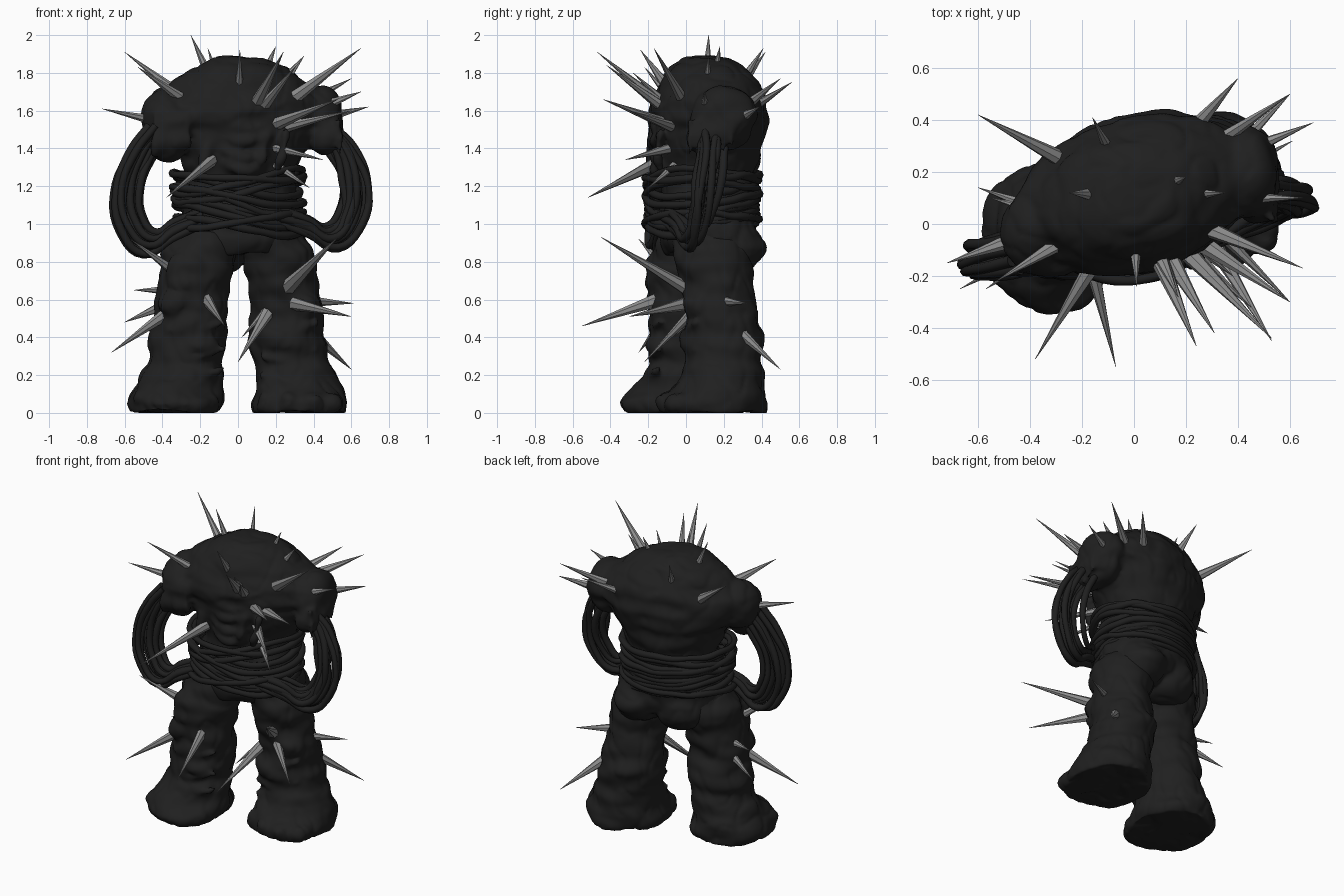
import bpy, bmesh, random
from math import sin, cos, pi, tau
from mathutils import Vector, Matrix, noise
from mathutils.bvhtree import BVHTree

random.seed(4)
if "Cube" in bpy.data.objects:
    bpy.data.objects.remove(bpy.data.objects["Cube"])


def material(name, value):
    mat = bpy.data.materials.new(name)
    mat.use_nodes = True
    colour = (value, value, value, 1)
    mat.diffuse_color = colour
    shader = mat.node_tree.nodes["Principled BSDF"]
    shader.inputs["Base Color"].default_value = colour
    shader.inputs["Roughness"].default_value = .8
    return mat


HIDE = material("charcoal hide", .014)
BONE = material("grey spike", .27)


def add_object(name, data, mat):
    ob = bpy.data.objects.new(name, data)
    bpy.context.collection.objects.link(ob)
    data.materials.append(mat)
    return ob


def loft(bm, sections, place, segments):
    """Stack of ellipses (x, y, z, radius x, radius y), capped at both ends."""
    rings = []
    for x, y, z, rx, ry in sections:
        ring = []
        for i in range(segments):
            angle = tau * i / segments
            ring.append(bm.verts.new(place @ Vector((x + rx * cos(angle), y + ry * sin(angle), z))))
        rings.append(ring)
    for low, high in zip(rings, rings[1:]):
        for i in range(segments):
            j = (i + 1) % segments
            bm.faces.new((low[i], low[j], high[j], high[i]))
    bm.faces.new(rings[0][::-1])
    bm.faces.new(rings[-1])


def ball(bm, centre, radii):
    place = Matrix.Translation(centre) @ Matrix.Diagonal((*radii, 1))
    bmesh.ops.create_uvsphere(bm, u_segments=20, v_segments=12, radius=1, matrix=place)


def fold(bm, start, end, radius, sag=0):
    """Soft ridge of skin: a sagging tube, thin at the ends."""
    start = Vector(start)
    span = Vector(end) - start
    turn = span.to_track_quat('Z', 'Y')
    droop = turn.inverted() @ Vector((0, -sag, -sag))
    steps = 8
    sections = []
    for i in range(steps + 1):
        bulge = sin(pi * i / steps)
        size = radius * (1 + bulge) / 2
        x, y, z = droop * bulge
        sections.append((x, y, z + span.length * i / steps, size, size))
    loft(bm, sections, Matrix.Translation(start) @ turn.to_matrix().to_4x4(), 10)


def fuse(name, bm, rough):
    """Melt the parts into one wrinkled skin and return a tree for ray casts."""
    mesh = bpy.data.meshes.new(name)
    bm.to_mesh(mesh)
    bm.free()
    ob = add_object(name, mesh, HIDE)
    remesh = ob.modifiers.new("fuse", 'REMESH')
    remesh.mode, remesh.voxel_size = 'VOXEL', .015
    soften = ob.modifiers.new("soften", 'SMOOTH')
    soften.factor, soften.iterations = .5, 6
    graph = bpy.context.evaluated_depsgraph_get()
    skin = bpy.data.meshes.new_from_object(ob.evaluated_get(graph))
    ob.modifiers.clear()
    ob.data = skin
    moved = []
    for v in skin.vertices:
        x, y, z = v.co
        swell = noise.noise((x * 5, y * 5, z * 11))
        crease = abs(noise.noise((x * 9 + 7, y * 9, z * 6)))
        point = v.co + v.normal * rough * (swell + min(crease, .25) - .2)
        point.z = max(point.z, 0)
        moved.append(point)
    for v, point in zip(skin.vertices, moved):
        v.co = point
    skin.shade_smooth()
    return BVHTree.FromPolygons(moved, [tuple(p.vertices) for p in skin.polygons])


# Torso with hunched back, turned slightly to one side
TORSO = [(.84, .32, .22), (.93, .36, .25), (1.05, .32, .26), (1.25, .29, .25),
         (1.35, .32, .27), (1.45, .4, .29), (1.55, .48, .3), (1.65, .46, .29),
         (1.75, .37, .25), (1.83, .26, .2), (1.88, .13, .11)]
bm = bmesh.new()
loft(bm, [(0, 0, z, rx, ry) for z, rx, ry in TORSO],
     Matrix.Translation((.01, .12, 0)) @ Matrix.Rotation(.26, 4, 'Z'), 28)
# Shoulders, arm stumps and buttocks
for centre, radii in (((-.38, -.02, 1.56), (.14, .16, .17)), ((-.37, -.09, 1.46), (.11, .1, .13)),
                      ((.43, .2, 1.56), (.13, .18, .17)), ((.47, .13, 1.47), (.09, .13, .12))):
    ball(bm, centre, radii)
for side in (-1, 1):
    ball(bm, (.03 + .14 * side, .21 + .03 * side, .88), (.17, .18, .15))
    fold(bm, (.05 + .1 * side, .38, 1.7), (.03 + .03 * side, .34, 1.35), .04)
# Drooping chest folds and torn strips below the shoulders
for i in range(5):
    z = 1.66 - .08 * i
    fold(bm, (.03 * i - .22, -.13, z), (.24 - .02 * i, -.1, z - .03), .03, .05)
for x in (-.2, -.06, .1, .2):
    fold(bm, (x + .06, -.13, 1.5), (x, -.13, 1.27), .03, .02)
for i in range(6):
    x, y, low = .035 * i - .44, .02 + .045 * i, 1.36 + .02 * (i % 3)
    fold(bm, (x, -.17, 1.6), (x, -.16, low), .022, .02)
    fold(bm, (.53, y, 1.56), (.54, y, low), .022)
torso_skin = fuse("torso", bm, .022)

# Legs: one profile for both sides, the right one stepping forward
LEG = [(0, .33, .135, .245, .285), (.05, .33, .135, .26, .3), (.12, .325, .16, .24, .26),
       (.2, .3, .19, .215, .22), (.25, .285, .2, .195, .205), (.35, .27, .2, .207, .21),
       (.44, .26, .2, .2, .205), (.55, .25, .18, .19, .19), (.7, .23, .16, .19, .195),
       (.85, .21, .145, .195, .21), (.97, .17, .13, .165, .2)]
leg_skins = {}
for name, side in (("left_leg", 1), ("right_leg", -1)):
    step = .19 if side < 0 else 0
    bm = bmesh.new()
    loft(bm, [(x * side, y - step * min(1, 2 - z / .6), z, rx, ry) for z, x, y, rx, ry in LEG],
         Matrix(), 28)
    # Toes
    for i in range(4):
        u = i / 1.5 - 1
        ball(bm, (.33 * side + .17 * u, .07 * u * u - .1 - .75 * step, .055), (.065, .08, .06))
    # Knee and thigh bulges, ankle rolls
    x, y = .25 * side, .18 - step
    ball(bm, (x + .07 * side, y - .1, .57), (.11, .11, .09))
    ball(bm, (x - .03 * side, y - .11, .38), (.12, .1, .09))
    ball(bm, (x + .02 * side, y - .12, .75), (.12, .09, .14))
    for z in (.2, .3, .44):
        fold(bm, (x - .14, y - .15, z), (x + .18, y - .13, z + .04), .025, .03)
    leg_skins[name] = fuse(name, bm, .026)


def cables(name, paths, closed=False):
    curve = bpy.data.curves.new(name, 'CURVE')
    curve.dimensions = '3D'
    curve.bevel_depth, curve.bevel_resolution, curve.resolution_u = .02, 2, 5
    curve.use_fill_caps = True
    for path in paths:
        spline = curve.splines.new('BEZIER')
        spline.bezier_points.add(len(path) - 1)
        for knot, point in zip(spline.bezier_points, path):
            knot.co = point
            knot.radius = random.uniform(.85, 1.15)
            knot.handle_left_type = knot.handle_right_type = 'AUTO'
        spline.use_cyclic_u = closed
    add_object(name, curve, HIDE)


# Coils round the waist, crossing at the front and level at the back
coils = []
for k in range(11):
    tilt, grow = random.uniform(-.06, .06), random.uniform(-.01, .015)
    coil = []
    for i in range(20):
        angle = tau * i / 20 + .1
        front = max(0, -sin(angle))
        rise = tilt * cos(angle) * (1.25 - sin(angle)) - .02 * front
        coil.append(((.335 + grow) * cos(angle), .085 + (.29 + grow) * sin(angle) + .03 * cos(angle),
                     1 + .026 * k + rise + random.uniform(-.006, .006)))
    coils.append(coil)
cables("waist_coils", coils, True)

# Hanging cable arms: every cable blends an inner and an outer path (x, z)
INNER = [(.4, 1.52), (.47, 1.4), (.54, 1.24), (.53, 1.08), (.46, .99), (.37, 1.03), (.22, 1.08)]
OUTER = [(.5, 1.52), (.62, 1.4), (.69, 1.2), (.66, 1), (.53, .87), (.38, .94), (.22, 1)]
for name, side in (("left_arm_cables", 1), ("right_arm_cables", -1)):
    paths = []
    for k in range(13):
        spread = random.uniform(-.085, .085)
        path = []
        for i, (inner, outer) in enumerate(zip(INNER, OUTER)):
            blend = min(1, max(0, k / 12 + random.uniform(-.12, .12)))
            x, z = Vector(inner).lerp(Vector(outer), blend)
            t = i / 6
            if side > 0:
                y = .15 - .22 * t * t
            else:
                y = -.09 - .05 * sin(pi * t)
                x, z = .03 - x, z - .04 * sin(pi * t)
            y += spread * (1 - t / 2) + random.uniform(-.012, .012)
            path.append((x, y, z))
        paths.append(path)
    cables(name, paths)


def spikes(name, skin, focus, tips):
    """Spikes standing on the skin, each pointing from the focus to its tip."""
    bm = bmesh.new()
    for tip in tips:
        tip = Vector(tip)
        aim = (tip - Vector(focus)).normalized()
        base = skin.ray_cast(tip, -aim)[0] or Vector(focus)
        length = (tip - base).length + .03
        radius = .018 + .045 * length
        place = Matrix.Translation(tip) @ aim.to_track_quat('Z', 'Y').to_matrix().to_4x4()
        place = place @ Matrix.Rotation(random.uniform(0, tau), 4, 'Z') @ Matrix.Diagonal((1, .8, 1, 1))
        bmesh.ops.create_cone(bm, cap_ends=True, segments=7, radius1=radius, radius2=.001, depth=length,
                              matrix=place @ Matrix.Translation((0, 0, -length / 2)))
    mesh = bpy.data.meshes.new(name)
    bm.to_mesh(mesh)
    bm.free()
    add_object(name, mesh, BONE)


spikes("torso_spikes", torso_skin, (0, .1, 1.45), [
    (-.25, .12, 2), (-.16, .41, 1.93), (-.6, .42, 1.91), (-.53, -.22, 1.83), (-.72, -.15, 1.61),
    (.01, -.24, 1.92), (.2, .18, 1.94), (.35, .12, 1.89), (.65, -.17, 1.93), (.4, .56, 1.75),
    (.6, .5, 1.77), (.69, .39, 1.62), (.65, .1, 1.7), (.24, -.47, 1.91), (.31, -.42, 1.84),
    (.53, -.44, 1.66), (.6, -.3, 1.6), (.17, -.28, 1.8), (.45, -.32, 1.34), (.38, -.2, 1.19),
    (-.38, -.52, 1.14)])
spikes("left_leg_spikes", leg_skins["left_leg"], (.2, .1, .6), [
    (.53, -.45, .93), (.61, .32, .58), (.6, -.3, .51), (.02, -.06, .4), (0, -.22, .27), (.6, .5, .23)])
spikes("right_leg_spikes", leg_skins["right_leg"], (-.2, 0, .65), [
    (-.57, -.25, .92), (-.55, .1, .65), (-.07, -.55, .46), (-.6, .14, .48), (-.67, -.25, .32)])
